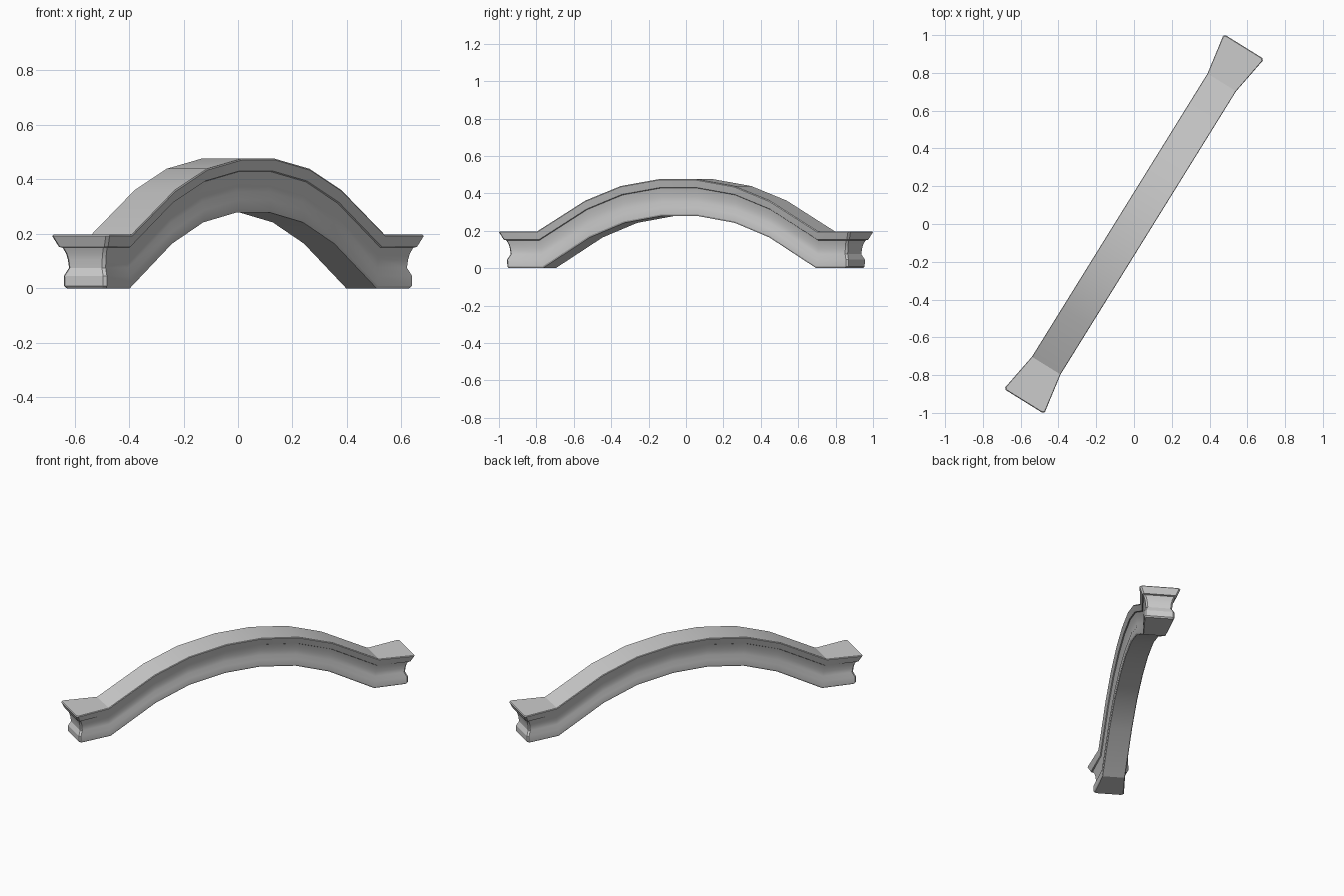
import bpy, bmesh, math

if "Cube" in bpy.data.objects:
    bpy.data.objects.remove(bpy.data.objects["Cube"])

ANGLE = math.radians(58.2)
HALF_LENGTH, HALF_END, HALF_ARCH, CHAMFER = 1.105, 0.124, 0.089, 0.01

# half plan of the beam: (distance along, half width, lift of arch, is_end)
half = [
    (HALF_LENGTH, HALF_END - CHAMFER, 0.0, True),
    (HALF_LENGTH - CHAMFER, HALF_END, 0.0, True),
    (0.882, HALF_ARCH, 0.0, False),
    (0.580, HALF_ARCH, 0.164, False),
    (0.357, HALF_ARCH, 0.242, False),
    (0.115, HALF_ARCH, 0.279, False),
]
stations = [(-s, w, l, e) for s, w, l, e in half] + half[::-1]

# moulded side profile: (height, inset), top to bottom
profile = [(0.197, 0.004), (0.192, 0.0), (0.152, 0.018), (0.149, 0.028),
           (0.128, 0.037), (0.105, 0.042), (0.075, 0.045),
           (0.045, 0.031), (0.008, 0.032), (0.0, 0.039)]


def add_point(bm, station, layer, side):
    s, w, lift, is_end = station
    z, inset = layer
    if is_end:
        s -= math.copysign(inset, s)
        t = side * (w - inset)
    else:
        s *= 1 - 0.025 * (1 - z / 0.197)
        t = side * (w - inset * 0.6)
    return bm.verts.new((s * math.cos(ANGLE) + t * math.sin(ANGLE),
                         s * math.sin(ANGLE) - t * math.cos(ANGLE), z + lift))


# arched beam: one closed loop per profile layer
bm = bmesh.new()
n = len(stations)
rings = [[add_point(bm, st, layer, 1) for st in stations] +
         [add_point(bm, st, layer, -1) for st in reversed(stations)]
         for layer in profile]

# moulded sides and ends
for upper, lower in zip(rings, rings[1:]):
    for i in range(2 * n):
        j = (i + 1) % (2 * n)
        bm.faces.new((upper[i], upper[j], lower[j], lower[i]))

# top and underside strips
for ring in (rings[0], rings[-1]):
    for i in range(n - 1):
        bm.faces.new((ring[i], ring[i + 1], ring[2 * n - 2 - i], ring[2 * n - 1 - i]))

bmesh.ops.recalc_face_normals(bm, faces=bm.faces)
mesh = bpy.data.meshes.new("arched_beam")
bm.to_mesh(mesh)
bm.free()
beam = bpy.data.objects.new("arched_beam", mesh)
bpy.context.collection.objects.link(beam)
bpy.context.view_layer.objects.active = beam
beam.select_set(True)
bpy.ops.object.shade_smooth_by_angle(angle=math.radians(25))
